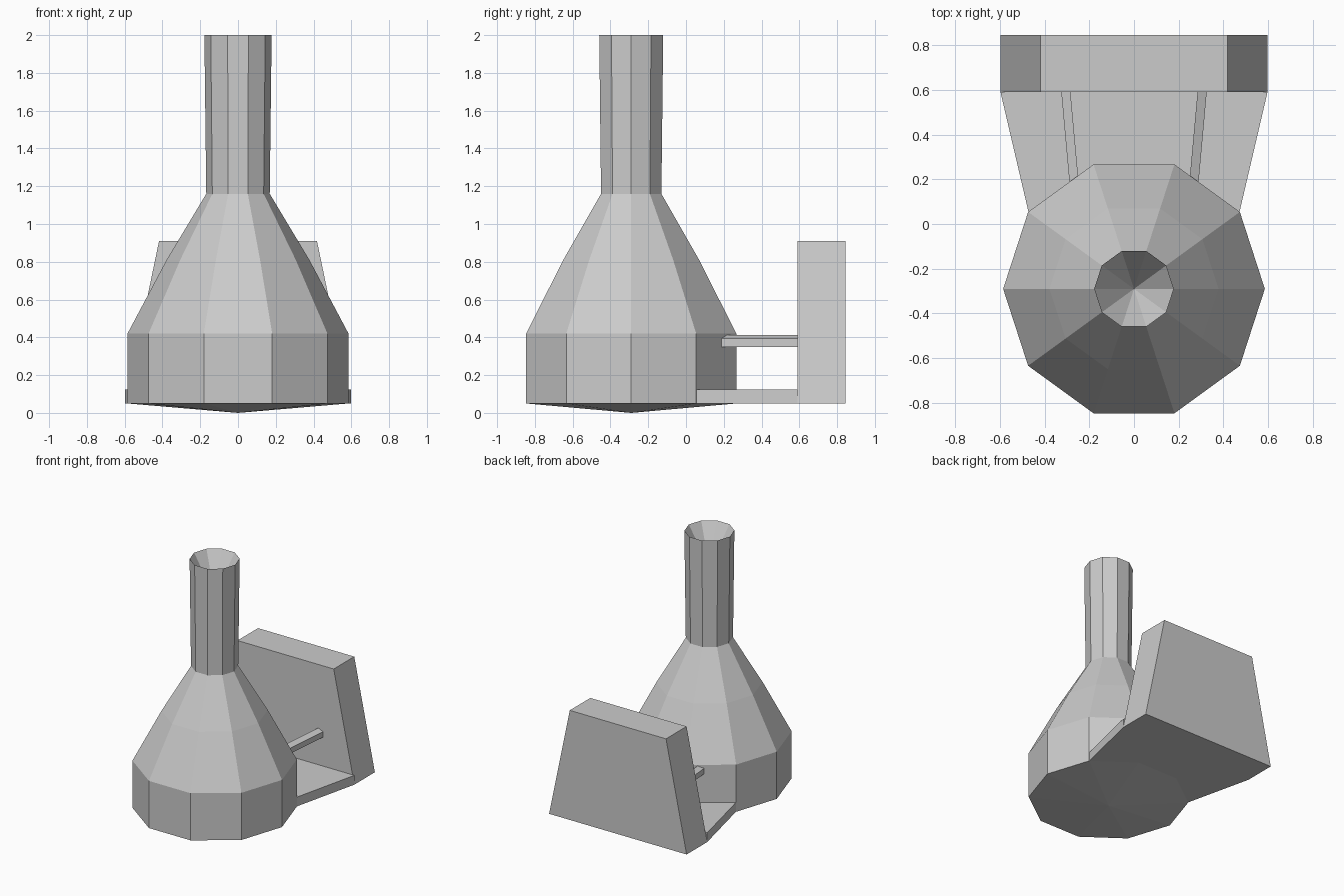
import bpy, bmesh
from math import cos, sin, tau

if "Cube" in bpy.data.objects:
    bpy.data.objects.remove(bpy.data.objects["Cube"])

CY = -0.29  # centre of the round body on y


def make_object(name, bm):
    bmesh.ops.recalc_face_normals(bm, faces=bm.faces)
    mesh = bpy.data.meshes.new(name)
    bm.to_mesh(mesh)
    bm.free()
    obj = bpy.data.objects.new(name, mesh)
    bpy.context.collection.objects.link(obj)
    return obj


def lathe(name, profile, sides, cy):
    """Revolve (radius, z) points; radius 0 gives a pole."""
    bm = bmesh.new()
    rings = []
    for r, z in profile:
        n = sides if r else 1
        rings.append([bm.verts.new((r * cos(tau * i / sides), cy + r * sin(tau * i / sides), z))
                      for i in range(n)])
    for a, b in zip(rings, rings[1:]):
        for i in range(sides):
            j = (i + 1) % sides
            quad = [a[i % len(a)], a[j % len(a)], b[j % len(b)], b[i % len(b)]]
            bm.faces.new(list(dict.fromkeys(quad)))
    return make_object(name, bm)


def loft(name, start, end):
    """Solid between two matching polygons."""
    bm = bmesh.new()
    a = [bm.verts.new(p) for p in start]
    b = [bm.verts.new(p) for p in end]
    bm.faces.new(a)
    bm.faces.new(b)
    for i in range(len(a)):
        j = (i + 1) % len(a)
        bm.faces.new((a[i], a[j], b[j], b[i]))
    return make_object(name, bm)


# Ten-sided body with shallow pointed base, tapered shoulder, chimney and sunken flue
lathe("body_and_chimney",
      [(0, 0), (0.585, 0.05), (0.585, 0.42), (0.378, 0.81), (0.168, 1.16),
       (0.178, 2.0), (0, 1.7)], 10, CY)

# Tapered back panel
panel = [(-0.597, 0.05), (0.597, 0.05), (0.418, 0.91), (-0.418, 0.91)]
loft("back_panel", [(x, 0.59, z) for x, z in panel], [(x, 0.845, z) for x, z in panel])

# Floor plate joining body and panel
floor = [(-0.472, 0.055), (0.472, 0.055), (0.597, 0.59), (-0.597, 0.59)]
loft("floor_plate", [(x, y, 0.05) for x, y in floor], [(x, y, 0.123) for x, y in floor])

# Two slanted support bars, mirrored on x
section = [(0.0, 0.35), (0.041, 0.35), (0.041, 0.393), (0.0, 0.412)]
for side, label in ((-1, "left"), (1, "right")):
    loft(f"support_bar_{label}",
         [(side * (0.247 + x), 0.18, z) for x, z in section],
         [(side * (0.285 + x), 0.60, z) for x, z in section])
